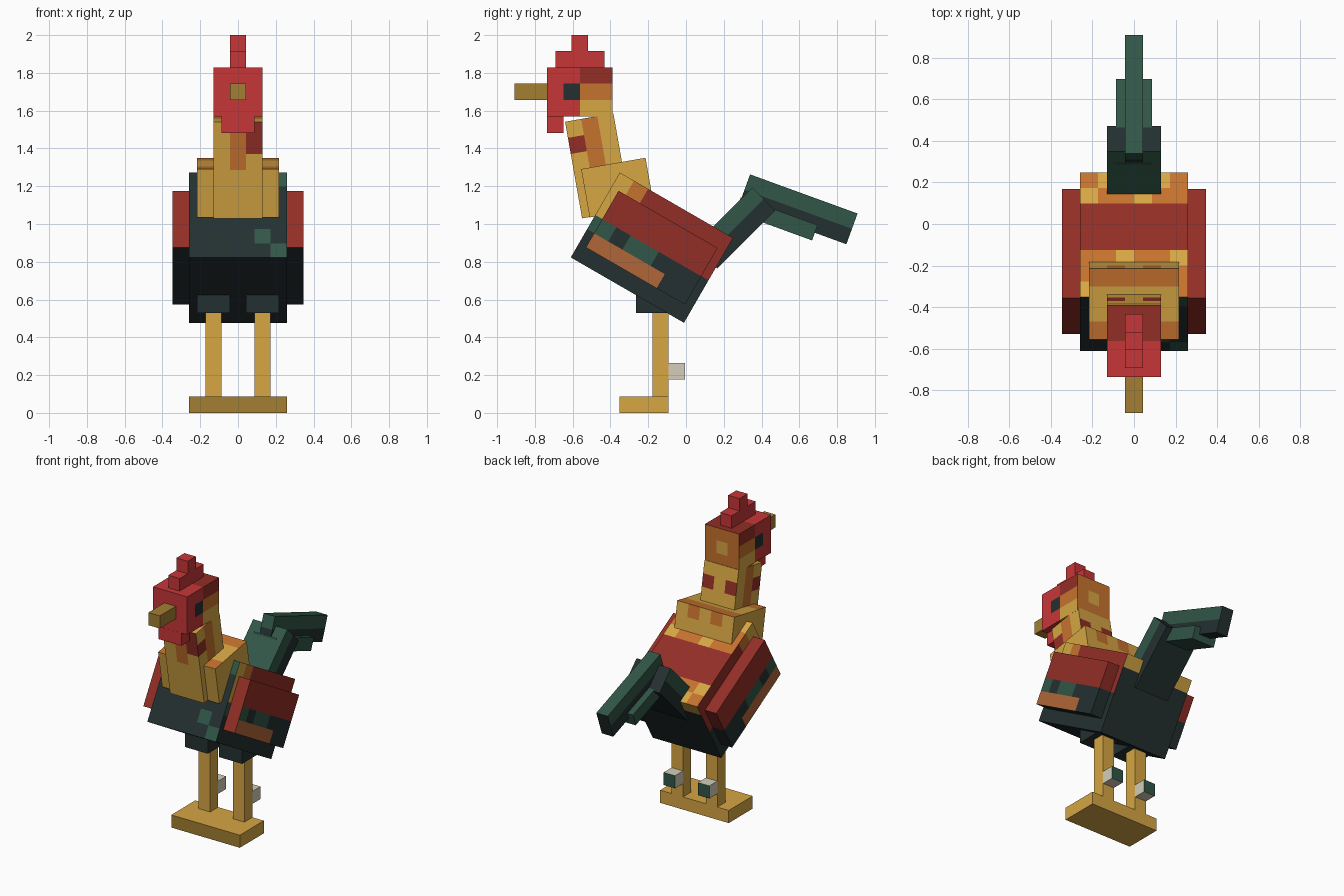
import bpy, bmesh, math
from mathutils import Vector

if "Cube" in bpy.data.objects:
    bpy.data.objects.remove(bpy.data.objects["Cube"])

P = 0.0865  # edge of one block cell


def make_material(name, rgb):
    lin = [(c / 255 / 12.92) if c < 11 else ((c / 255 + 0.055) / 1.055) ** 2.4 for c in rgb]
    m = bpy.data.materials.new(name)
    m.use_nodes = True
    m.diffuse_color = (*lin, 1)
    m.node_tree.nodes["Principled BSDF"].inputs["Base Color"].default_value = (*lin, 1)
    return m


MATS = {k: make_material(k, v) for k, v in {
    "red": (198, 54, 56),
    "dark red": (146, 46, 38),
    "gold": (214, 166, 68),
    "orange": (198, 114, 46),
    "olive": (163, 126, 50),
    "slate": (36, 48, 48),
    "green": (49, 86, 71),
    "cream": (212, 206, 184),
    "copper": (176, 102, 56)}.items()}


def block(name, size, corner, color, angle=0, x=0, fit=1):
    """Box of cells, placed by its front bottom edge (y, z) and tilted about x.
    color is a name, or a rule of (facing, cell x, cell y, cell z)."""
    bm = bmesh.new()
    bmesh.ops.create_cube(bm, size=1)
    for v in bm.verts:
        v.co = Vector([(c + 0.5) * s for c, s in zip(v.co, size)])
    if callable(color):
        for axis in range(3):
            for i in range(1, math.ceil(size[axis])):
                co, no = Vector(), Vector()
                co[axis], no[axis] = i, 1
                bmesh.ops.bisect_plane(bm, geom=bm.verts[:] + bm.edges[:] + bm.faces[:],
                                       plane_co=co, plane_no=no)
    bm.normal_update()
    used = []
    for f in bm.faces:
        axis = max(range(3), key=lambda a: abs(f.normal[a]))
        facing = "+-"[f.normal[axis] < 0] + "xyz"[axis]
        mid = f.calc_center_median()
        cell = [min(int(mid[a]), size[a] - 1) for a in range(3)]
        c = color(facing, *cell) if callable(color) else color
        if c not in used:
            used.append(c)
        f.material_index = used.index(c)
    for v in bm.verts:
        v.co = ((v.co.x - size[0] / 2) * P * fit, v.co.y * P, v.co.z * P)
    mesh = bpy.data.meshes.new(name)
    bm.to_mesh(mesh)
    bm.free()
    for c in used:
        mesh.materials.append(MATS[c])
    ob = bpy.data.objects.new(name, mesh)
    ob.location = (x, *corner)
    ob.rotation_euler.x = math.radians(angle)
    bpy.context.scene.collection.objects.link(ob)
    return ob


# Colour rules
def head_rule(n, x, y, z):
    if n[1] == "x" and (y, z) == (1, 1):
        return "slate"
    if n == "-y" or y < 2:
        return "red"
    if n == "+z":
        return "dark red"
    if n == "+y":
        return "gold" if (x, z) == (1, 1) else "orange"
    return ("gold", "orange", "dark red")[z]


def neck_rule(n, x, y, z):
    if n == "-y":
        return "dark red" if x == 2 and z > 3 else "orange" if x == 1 and z > 2 else "gold"
    if n == "+y":
        return "dark red" if z == 4 and x != 1 else "gold"
    if y == 0 and z == 4:
        return "dark red"
    return "orange" if y == 1 and z > 1 else "gold"


def collar_rule(n, x, y, z):
    if n == "-y":
        return "orange" if (x == 3 and z < 2) or (x == 1 and z == 0) else "gold"
    if n == "+z":
        return "gold" if y in (1, 2) else "orange"
    return "orange" if n == "+y" and x in (1, 3) and z == 2 else "gold"


def body_rule(n, x, y, z):
    if n == "+z":
        if 3 <= y < 6:
            return "dark red"
        return "gold" if (x * 2 + y) % 3 == 0 else "orange"
    if n == "-y":
        return "green" if (x, z) in ((4, 1), (5, 0), (5, 5)) else "slate"
    if n == "+y":
        return "gold" if z == 5 else "slate"
    if n == "-z" or z < 2:
        return "slate"
    if y == 0:
        return "gold" if z > 2 else "green"
    if z < 3:
        return "slate"
    return "orange" if y == 1 else "dark red"


def wing_rule(n, x, y, z):
    if n == "-z":
        return "slate"
    if z > 1 or n == "-y":
        return "dark red"
    if n[1] == "x":
        if z == 0 and y < 5:
            return "copper"
        if z == 1 and y in (0, 2, 3):
            return "green"
    return "slate"


def tail_rule(n, x, y, z):
    return "green" if z == 1 and n != "+y" else "slate"


def foot_rule(n, x, y, z):
    return "olive" if n == "-y" else "gold"


def spur_rule(n, x, y, z):
    return "green" if n == "+y" else "cream"


# Head
block("head", (3, 4, 3), (-0.735, 1.57), head_rule)
block("beak", (1, 2, 1), (-0.908, 1.656), "olive")
block("wattle", (2, 1, 1), (-0.735, 1.483), "red")
block("comb_base", (1, 3, 1), (-0.692, 1.829), "red")
block("comb_tip", (1, 1, 1), (-0.605, 1.914), "red")

# Neck and body
block("neck", (3, 3, 6), (-0.55, 1.03), neck_rule, 10, fit=0.995)
block("neck_collar", (5, 4, 3), (-0.51, 1.035), collar_rule, 10)
block("body", (6, 8, 6), (-0.61, 0.823), body_rule, -30)

# Tail
block("tail_base", (3, 5, 2), (0.166, 0.765), tail_rule, 45)
block("tail_plume", (1, 7, 2), (0.28, 1.1), tail_rule, -20)
block("tail_lower_plume", (2, 5, 1), (0.261, 1.061), "green", -20)

# Wings and legs, both sides
for side, s in (("left", 1), ("right", -1)):
    block(side + "_wing", (1, 7, 4), (-0.53, 0.876), wing_rule, -30, s * 3.5 * P)
    block(side + "_thigh", (2, 2, 2), (-0.265, 0.53), "slate", 0, s * 1.5 * P)
    block(side + "_leg", (1, 1, 5.2), (-0.178, 0.086), "gold", 0, s * 1.5 * P)
    block(side + "_spur", (1, 1, 1), (-0.0915, 0.178), spur_rule, 0, s * 1.5 * P)
    block(side + "_foot", (3, 3, 1), (-0.351, 0), foot_rule, 0, s * 1.5 * P)
